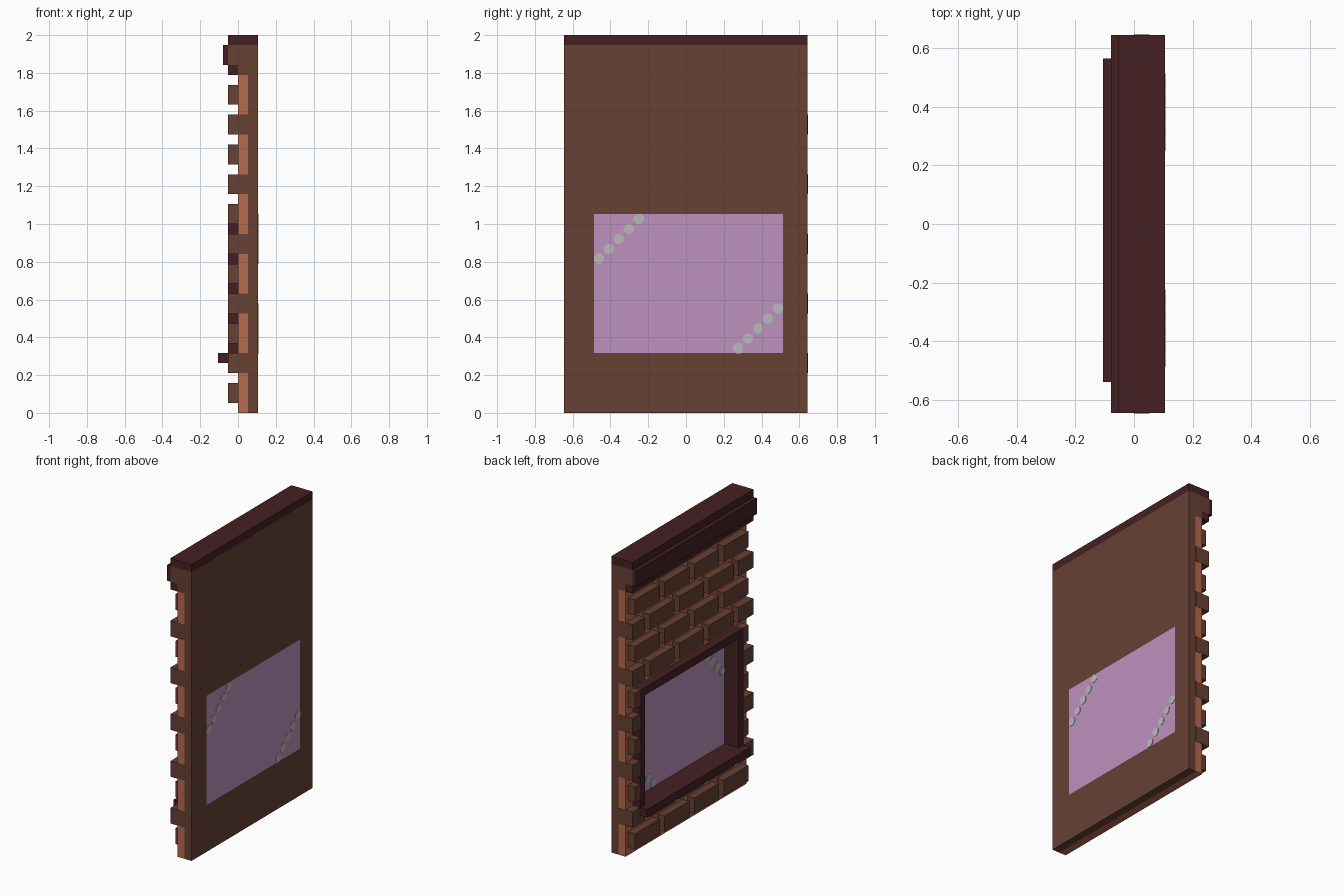
import bpy, bmesh, math
from mathutils import Matrix

if "Cube" in bpy.data.objects:
    bpy.data.objects.remove(bpy.data.objects["Cube"])

U = 2 / 38            # one block
Y0 = -0.645           # near end of the wall
W, H = 24.5, 38       # wall width and height in blocks


def mat(name, rgb):
    m = bpy.data.materials.new(name)
    m.diffuse_color = (*rgb, 1)
    m.use_nodes = True
    m.node_tree.nodes["Principled BSDF"].inputs["Base Color"].default_value = m.diffuse_color
    return m


BROWN = mat("brick_brown", (0.135, 0.052, 0.034))
ORANGE = mat("mortar_orange", (0.468, 0.144, 0.076))
DARK = mat("dark_trim", (0.060, 0.0145, 0.016))
GLASS = mat("lilac_glass", (0.515, 0.287, 0.515))
SHINE = mat("pale_shine", (0.49, 0.49, 0.49))


def finish(name, bm, material):
    me = bpy.data.meshes.new(name)
    bm.to_mesh(me)
    bm.free()
    me.materials.append(material)
    ob = bpy.data.objects.new(name, me)
    bpy.context.collection.objects.link(ob)
    return ob


def boxes(name, material, items):
    """Boxes as (x0, x1, y0, y1, z0, z1) in blocks; y runs from the wall end."""
    bm = bmesh.new()
    for x0, x1, y0, y1, z0, z1 in items:
        m = Matrix.Translation(((x0 + x1) / 2 * U, Y0 + (y0 + y1) / 2 * U, (z0 + z1) / 2 * U))
        m = m @ Matrix.Diagonal(((x1 - x0) * U, (y1 - y0) * U, (z1 - z0) * U, 1))
        bmesh.ops.create_cube(bm, size=1, matrix=m)
    return finish(name, bm, material)


def ring(x0, x1, outer, hole):
    """Four boxes around a rectangular hole; rectangles are (y0, y1, z0, z1)."""
    a, b, c, d = outer
    e, f, g, h = hole
    return [(x0, x1, a, b, c, g), (x0, x1, a, b, h, d),
            (x0, x1, a, e, g, h), (x0, x1, f, b, g, h)]


PANE = (3, 22, 6, 20)
FRAME = (2, 23, 5, 21)

# Wall layers
boxes("back_wall", BROWN, ring(1, 2, (0, W, 0, 37), PANE))
boxes("mortar_layer", ORANGE, ring(0, 1, (0, W, 0, 34), FRAME))
boxes("frieze", BROWN, [(0, 1, 0, W, 34, 37), (-1, 0, 0, W, 35, 37)])

# Top trim
boxes("top_cap", DARK, [(-1, 2, 0, W, 37, 38)])
boxes("cornice", DARK, [(-1.5, -1, 0, W, 35, 37)])
boxes("cornice_step", DARK, [(-1, 0, 0, W, 34, 35)])

# Staggered bricks, trimmed around the window frame
bricks, returns = [], []
for row in range(11):
    z0, z1 = 1 + 3 * row, 3 + 3 * row
    start = -2 if row % 2 else 1
    for i in range(5):
        a, b = max(start + 6 * i, 0), min(start + 6 * i + 5, W)
        if b - a < 0.6:
            continue
        if z1 <= FRAME[2] or z0 >= FRAME[3]:
            bricks.append((-1, 0, a, b, z0, z1))
            continue
        if a < FRAME[0]:
            bricks.append((-1, 0, a, min(b, FRAME[0]), z0, z1))
        if b > FRAME[1]:
            bricks.append((-1, 0, max(a, FRAME[1]), b, z0, z1))
        if z0 < FRAME[2]:
            lo, hi = max(a, FRAME[0]), min(b, FRAME[1])
            if hi > lo:
                bricks.append((-1, 0, lo, hi, z0, FRAME[2]))
    if row % 2:       # brick ends that wrap round the wall ends
        returns += [(0, 1, -0.03, 0.1, z0, z1), (0, 1, W - 0.1, W + 0.03, z0, z1)]
boxes("bricks", BROWN, bricks)
boxes("brick_returns", BROWN, returns)

# Window
boxes("window_frame", DARK, ring(-1, 1, FRAME, PANE))
boxes("window_sill", DARK, [(-2, -1, 2, 23, 5, 6)])
boxes("window_pane", GLASS, [(1, 2, *PANE)])

# Diagonal shine marks on both faces of the pane
bm = bmesh.new()
for y, z in ((3.5, 15.5), (17.5, 6.5)):
    for i in range(5):
        for x in (1, 2):
            m = Matrix.Translation((x * U, Y0 + (y + i) * U, (z + i) * U))
            m = m @ Matrix.Rotation(math.pi / 2, 4, 'Y') @ Matrix.Rotation(math.pi / 8, 4, 'Z')
            bmesh.ops.create_cone(bm, cap_ends=True, segments=8, radius1=0.029,
                                  radius2=0.029, depth=0.004, matrix=m)
finish("shine_marks", bm, SHINE)
